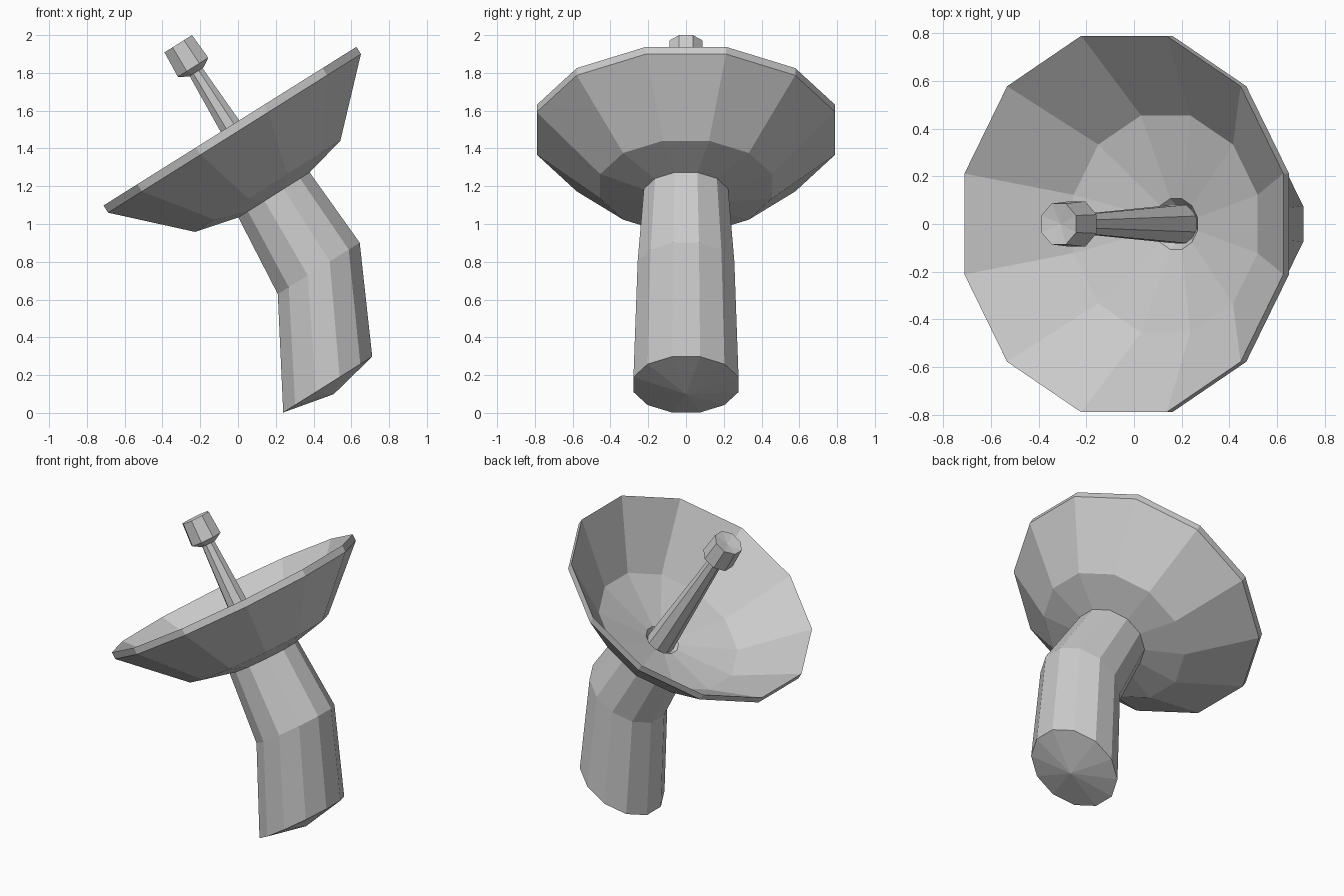
import bpy, bmesh, math
from mathutils import Vector

if "Cube" in bpy.data.objects:
    bpy.data.objects.remove(bpy.data.objects["Cube"])

# shared tilted frame: every ring lies in the plane of the dish opening
TILT = math.radians(32.1)
U = Vector((math.cos(TILT), 0, math.sin(TILT)))
V = Vector((0, 1, 0))
N = U.cross(V)
RIM = Vector((-0.0425, 0, 1.518))


def on_axis(h):
    return RIM + N * h


def loft(name, sides, rings):
    """Skin (centre, radius) rings; radius 0 makes a fan tip."""
    bm = bmesh.new()
    loops = []
    for c, r in rings:
        if r == 0:
            loops.append([bm.verts.new(c)])
            continue
        angles = [math.tau * (i + 0.5) / sides for i in range(sides)]
        loops.append([bm.verts.new(c + (U * math.cos(a) + V * math.sin(a)) * r) for a in angles])
    for a, b in zip(loops, loops[1:]):
        for i in range(sides):
            j = (i + 1) % sides
            if len(a) == 1:
                bm.faces.new((a[0], b[j], b[i]))
            elif len(b) == 1:
                bm.faces.new((a[i], a[j], b[0]))
            else:
                bm.faces.new((a[i], a[j], b[j], b[i]))
    bmesh.ops.recalc_face_normals(bm, faces=bm.faces)
    me = bpy.data.meshes.new(name)
    bm.to_mesh(me)
    bm.free()
    ob = bpy.data.objects.new(name, me)
    bpy.context.collection.objects.link(ob)
    return ob


# dish: outer shell from the centre to the rim, then back down the inside to a small socket
dish = [(-0.487, 0), (-0.376, 0.47), (-0.045, 0.818), (0, 0.818),
        (-0.33, 0.472), (-0.412, 0.11), (-0.455, 0.075), (-0.46, 0)]
loft("dish", 12, [(on_axis(h), r) for h, r in dish])

# bent support stem with a shallow pointed base
base = Vector((0.475, 0, 0.15))
loft("support_stem", 12, [
    (base - N * 0.06, 0),
    (base, 0.288),
    (Vector((0.4275, 0, 0.765)), 0.265),
    (Vector((0.19, 0, 1.155)), 0.231),
    (on_axis(-0.45), 0)])

# feed rod, tapering upwards
rod = [(-0.458, 0), (-0.455, 0.088), (0.345, 0.043), (0.35, 0)]
loft("feed_rod", 8, [(on_axis(h), r) for h, r in rod])

# feed head with tapered underside and dished top
head = [(0.335, 0), (0.338, 0.05), (0.368, 0.103), (0.515, 0.093), (0.5, 0)]
loft("feed_head", 8, [(on_axis(h), r) for h, r in head])
